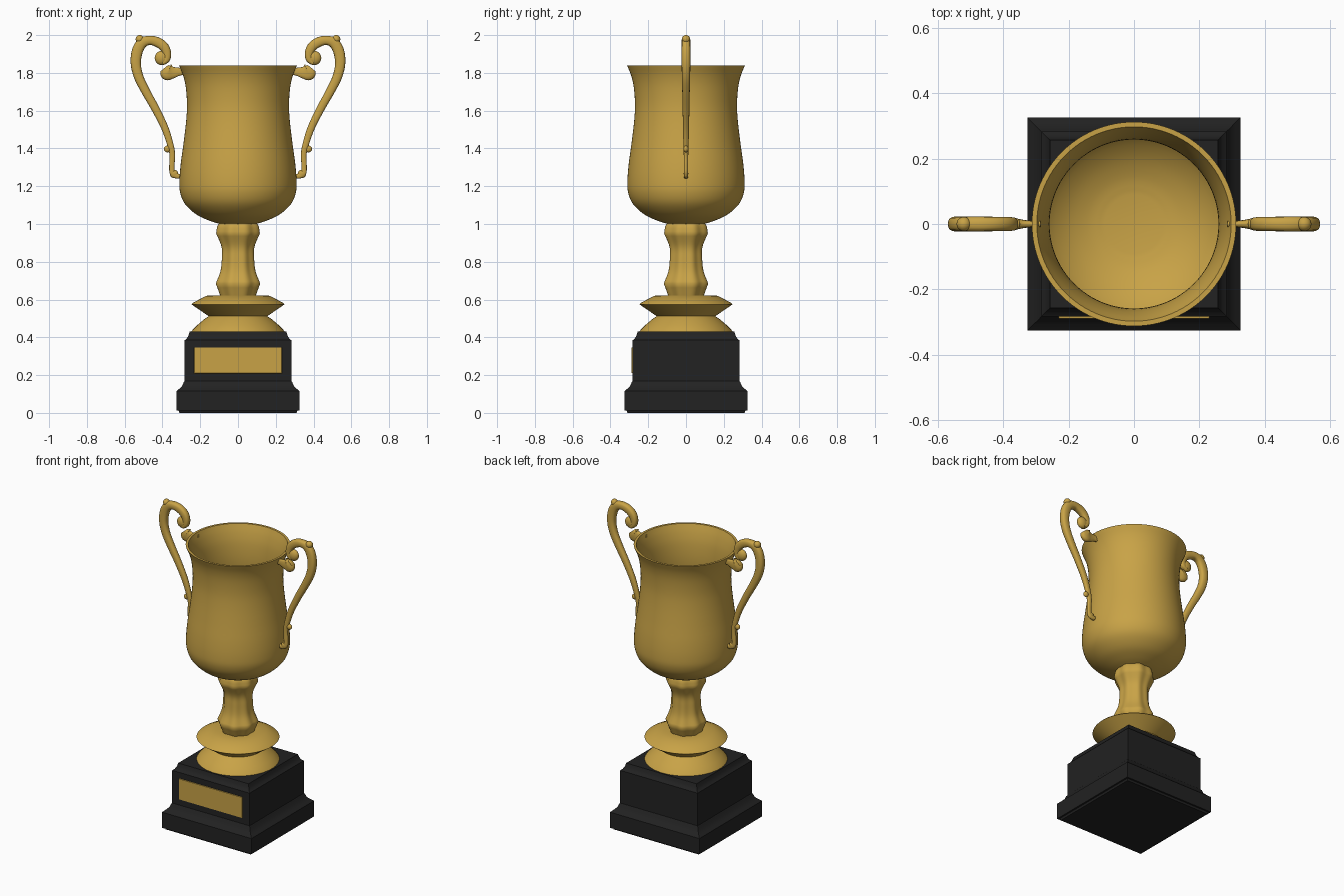
import bpy, bmesh, math
from mathutils import Vector

if "Cube" in bpy.data.objects:
    bpy.data.objects.remove(bpy.data.objects["Cube"])


def material(name, rgb):
    m = bpy.data.materials.new(name)
    m.diffuse_color = (*rgb, 1)
    m.use_nodes = True
    m.node_tree.nodes["Principled BSDF"].inputs["Base Color"].default_value = m.diffuse_color
    return m


GOLD = material("antique gold", (0.58, 0.365, 0.062))
BLACK = material("satin black", (0.016, 0.016, 0.016))


def spline(pts, n):
    """Catmull-Rom curve through points of any dimension."""
    p = [Vector(q) for q in pts]
    p = [2 * p[0] - p[1]] + p + [2 * p[-1] - p[-2]]
    out = []
    for i in range(1, len(p) - 2):
        a, b, c, d = p[i - 1:i + 3]
        for k in range(n):
            t = k / n
            out.append(0.5 * (2 * b + (c - a) * t + (2 * a - 5 * b + 4 * c - d) * t * t
                              + (3 * b - a - 3 * c + d) * t ** 3))
    return out + [p[-2]]


def skin(name, rings, mat, angle=35):
    """Join rings of points with quads and cap both ends."""
    bm = bmesh.new()
    loops = [[bm.verts.new(q) for q in ring] for ring in rings]
    n = len(loops[0])
    for a, b in zip(loops, loops[1:]):
        for i in range(n):
            j = (i + 1) % n
            bm.faces.new((a[i], a[j], b[j], b[i]))
    bm.faces.new(loops[0])
    bm.faces.new(loops[-1])
    bmesh.ops.recalc_face_normals(bm, faces=bm.faces)
    return finish(name, bm, mat, angle)


def finish(name, bm, mat, angle=35):
    me = bpy.data.meshes.new(name)
    bm.to_mesh(me)
    bm.free()
    me.materials.append(mat)
    me.shade_smooth()
    me.set_sharp_from_angle(angle=math.radians(angle))
    ob = bpy.data.objects.new(name, me)
    bpy.context.collection.objects.link(ob)
    return ob


def lathe(name, profile, mat, sides=96, lobes=0, depth=0.0, turn=0.0, angle=35):
    rings = []
    for r, z in profile:
        ring = []
        for i in range(sides):
            t = 2 * math.pi * i / sides + turn
            q = r * (1 - depth * (0.5 + 0.5 * math.cos(lobes * t)))
            ring.append((q * math.cos(t), q * math.sin(t), z))
        rings.append(ring)
    return skin(name, rings, mat, angle)


# Square plinth: half widths turned into a four-sided lathe
plinth = [(0.31, 0), (0.315, 0.012), (0.326, 0.012), (0.326, 0.115), (0.308, 0.13),
          (0.294, 0.145), (0.287, 0.165), (0.282, 0.17), (0.282, 0.385), (0.272, 0.392),
          (0.262, 0.41), (0.256, 0.43)]
lathe("plinth", [(h * math.sqrt(2), z) for h, z in plinth], BLACK, 4, turn=math.pi / 4)

# Name plate on the front, with a bevelled edge
bm = bmesh.new()
bmesh.ops.create_cube(bm, size=1)
for v in bm.verts:
    k = 0.985 if v.co.y < 0 else 1
    v.co = (v.co.x * 0.465 * k, -0.284 + v.co.y * 0.008, 0.278 + v.co.z * 0.137 * k)
finish("name_plate", bm, GOLD)

# Foot with flared skirt and saucer rim
foot = [(0.247, 0.43), (0.24, 0.44), (0.215, 0.465), (0.18, 0.495), (0.155, 0.512),
        (0.247, 0.575), (0.24, 0.582), (0.168, 0.62), (0.10, 0.622)]
lathe("foot", foot, GOLD, angle=30)

# Fluted stem
stem = (spline([(0.098, 0.618), (0.124, 0.685)], 3)[:-1]
        + spline([(0.124, 0.685), (0.098, 0.75), (0.09, 0.82), (0.092, 0.88), (0.122, 0.95)], 5)[:-1]
        + spline([(0.122, 0.95), (0.116, 0.985), (0.104, 1.005)], 3))
lathe("stem", stem, GOLD, 80, lobes=8, depth=0.07, turn=math.pi / 8, angle=50)

# Open cup: outer wall, rim lip, inner wall
outer = spline([(0.095, 1.0), (0.15, 1.017), (0.22, 1.05), (0.28, 1.105), (0.306, 1.165),
                (0.31, 1.23), (0.303, 1.32), (0.288, 1.43), (0.275, 1.54), (0.27, 1.63),
                (0.276, 1.72), (0.29, 1.785), (0.312, 1.84)], 4)
inner = spline([(0.297, 1.84), (0.278, 1.785), (0.264, 1.72), (0.258, 1.63), (0.263, 1.54),
                (0.276, 1.43), (0.291, 1.32), (0.298, 1.23), (0.294, 1.17), (0.268, 1.115),
                (0.21, 1.065), (0.145, 1.033), (0.09, 1.02)], 4)
lathe("cup", outer + inner, GOLD, 96, angle=40)


def tube(name, pts, side, n=6, sides=16):
    """Sweep a rounded-box section along (x, z, half width, half depth) points."""
    path = spline(pts, n)
    rings = []
    for i, p in enumerate(path):
        t = (path[min(i + 1, len(path) - 1)] - path[max(i - 1, 0)])
        t = Vector((t[0], t[1])).normalized()
        nx, nz = -t.y, t.x
        ring = []
        for k in range(sides):
            a = 2 * math.pi * k / sides
            c, s = math.cos(a), math.sin(a)
            u = p[2] * math.copysign(abs(c) ** 0.75, c)
            v = p[3] * math.copysign(abs(s) ** 0.75, s)
            ring.append((side * (p[0] + nx * u), v, p[1] + nz * u))
        rings.append(ring)
    return skin(name, rings, GOLD, 60)


def ball(name, x, z, r, depth):
    bm = bmesh.new()
    bmesh.ops.create_uvsphere(bm, u_segments=20, v_segments=12, radius=1)
    for v in bm.verts:
        v.co = (x + v.co.x * r, v.co.y * depth, z + v.co.z * r)
    finish(name, bm, GOLD, 60)


# Handles, mirrored left and right
handle = [(0.398, 1.852, 0.012, 0.018), (0.378, 1.872, 0.018, 0.02), (0.376, 1.905, 0.022, 0.021),
          (0.392, 1.938, 0.025, 0.022), (0.425, 1.962, 0.026, 0.022), (0.468, 1.972, 0.024, 0.023),
          (0.508, 1.958, 0.028, 0.023), (0.533, 1.915, 0.029, 0.023), (0.541, 1.85, 0.027, 0.023),
          (0.526, 1.78, 0.025, 0.022), (0.49, 1.705, 0.023, 0.02), (0.437, 1.61, 0.021, 0.018),
          (0.388, 1.51, 0.019, 0.016), (0.361, 1.43, 0.017, 0.014), (0.348, 1.37, 0.015, 0.012),
          (0.35, 1.31, 0.014, 0.011), (0.347, 1.268, 0.014, 0.011), (0.322, 1.254, 0.014, 0.011),
          (0.303, 1.256, 0.01, 0.01)]
bracket = [(0.285, 1.808, 0.018, 0.01), (0.315, 1.806, 0.022, 0.01), (0.345, 1.802, 0.032, 0.014),
           (0.372, 1.805, 0.044, 0.02), (0.39, 1.825, 0.026, 0.016)]
for tag, s in (("left", -1), ("right", 1)):
    tube(tag + "_handle", handle, s)
    tube(tag + "_handle_bracket", bracket, s)
    ball(tag + "_handle_scroll", s * 0.403, 1.879, 0.038, 0.022)
    ball(tag + "_handle_crest", s * 0.52, 1.978, 0.022, 0.022)
    ball(tag + "_handle_bud", s * 0.374, 1.397, 0.018, 0.013)
    ball(tag + "_handle_tip", s * 0.338, 1.265, 0.022, 0.012)
